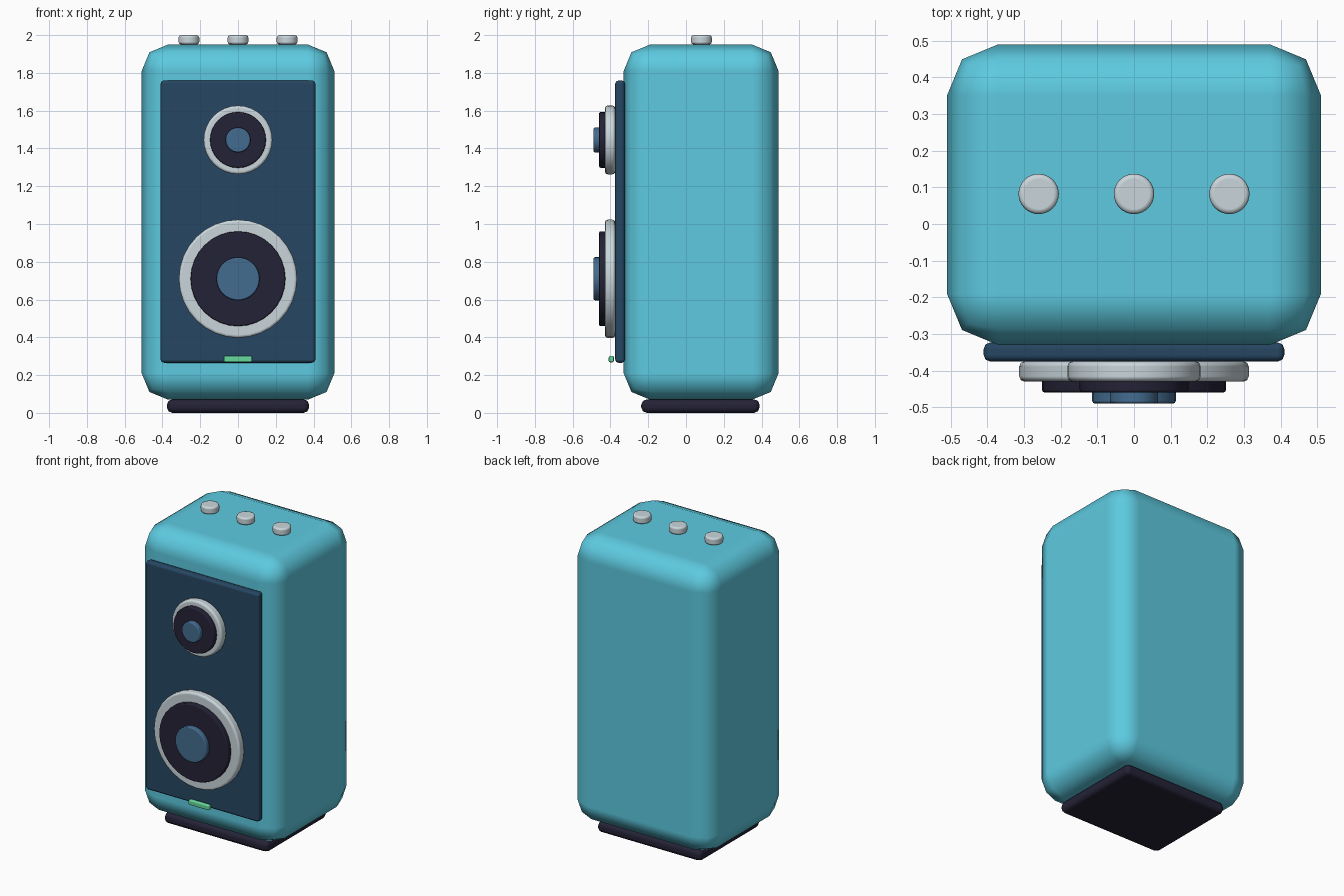
import bpy
import math

if "Cube" in bpy.data.objects:
    bpy.data.objects.remove(bpy.data.objects["Cube"])


def material(name, rgb):
    """Flat colour from sRGB 0-255 values."""
    m = bpy.data.materials.new(name)
    lin = [((c / 255 + 0.055) / 1.055) ** 2.4 for c in rgb]
    m.diffuse_color = (*lin, 1)
    m.use_nodes = True
    m.node_tree.nodes["Principled BSDF"].inputs["Base Color"].default_value = m.diffuse_color
    return m


TEAL = material("teal", (93, 202, 224))
NAVY = material("navy", (38, 70, 98))
BLACK = material("dark_violet", (36, 34, 54))
BLUE = material("steel_blue", (68, 108, 144))
SILVER = material("silver", (202, 214, 219))
GREEN = material("green", (102, 218, 158))


def finish(ob, name, mat, bevel, segments):
    ob.name = name
    ob.data.materials.append(mat)
    bpy.ops.object.transform_apply(location=False, rotation=True, scale=True)
    bpy.ops.object.shade_smooth()
    b = ob.modifiers.new("rounded_edges", 'BEVEL')
    b.width = bevel
    b.segments = segments
    b.limit_method = 'ANGLE'
    b.harden_normals = True
    return ob


def box(name, mat, x, y, z, bevel, segments=2):
    """Box from (min, max) ranges."""
    ranges = (x, y, z)
    bpy.ops.mesh.primitive_cube_add(size=1, location=[(a + b) / 2 for a, b in ranges])
    ob = bpy.context.object
    ob.scale = [b - a for a, b in ranges]
    return finish(ob, name, mat, bevel, segments)


def disc(name, mat, centre, radius, depth, bevel, facing_front=True):
    rot = (math.pi / 2, 0, 0) if facing_front else (0, 0, 0)
    bpy.ops.mesh.primitive_cylinder_add(vertices=32, radius=radius, depth=depth,
                                        location=centre, rotation=rot)
    return finish(bpy.context.object, name, mat, bevel, 2)


# Cabinet, foot and front panel
box("cabinet", TEAL, (-0.51, 0.51), (-0.33, 0.49), (0.07, 1.95), 0.14)
box("foot", BLACK, (-0.377, 0.377), (-0.237, 0.39), (0.0, 0.072), 0.03)
box("front_panel", NAVY, (-0.41, 0.41), (-0.375, -0.323), (0.265, 1.76), 0.018)

# Status light
box("status_light", GREEN, (-0.075, 0.075), (-0.409, -0.382), (0.268, 0.302), 0.008)

# Speaker drivers: ring, cone and dust cap stacked towards the front
for label, z, ring, cone, cap in (("woofer", 0.71, 0.313, 0.251, 0.114),
                                  ("tweeter", 1.445, 0.182, 0.148, 0.066)):
    disc(label + "_ring", SILVER, (0, -0.402, z), ring, 0.056, 0.015)
    disc(label + "_cone", BLACK, (0, -0.435, z), cone, 0.05, 0.008)
    disc(label + "_cap", BLUE, (0, -0.466, z), cap, 0.048, 0.008)

# Control buttons on top
for i, x in enumerate((-0.26, 0, 0.26)):
    disc(f"button_{i + 1}", SILVER, (x, 0.082, 1.975), 0.055, 0.05, 0.014, False)
